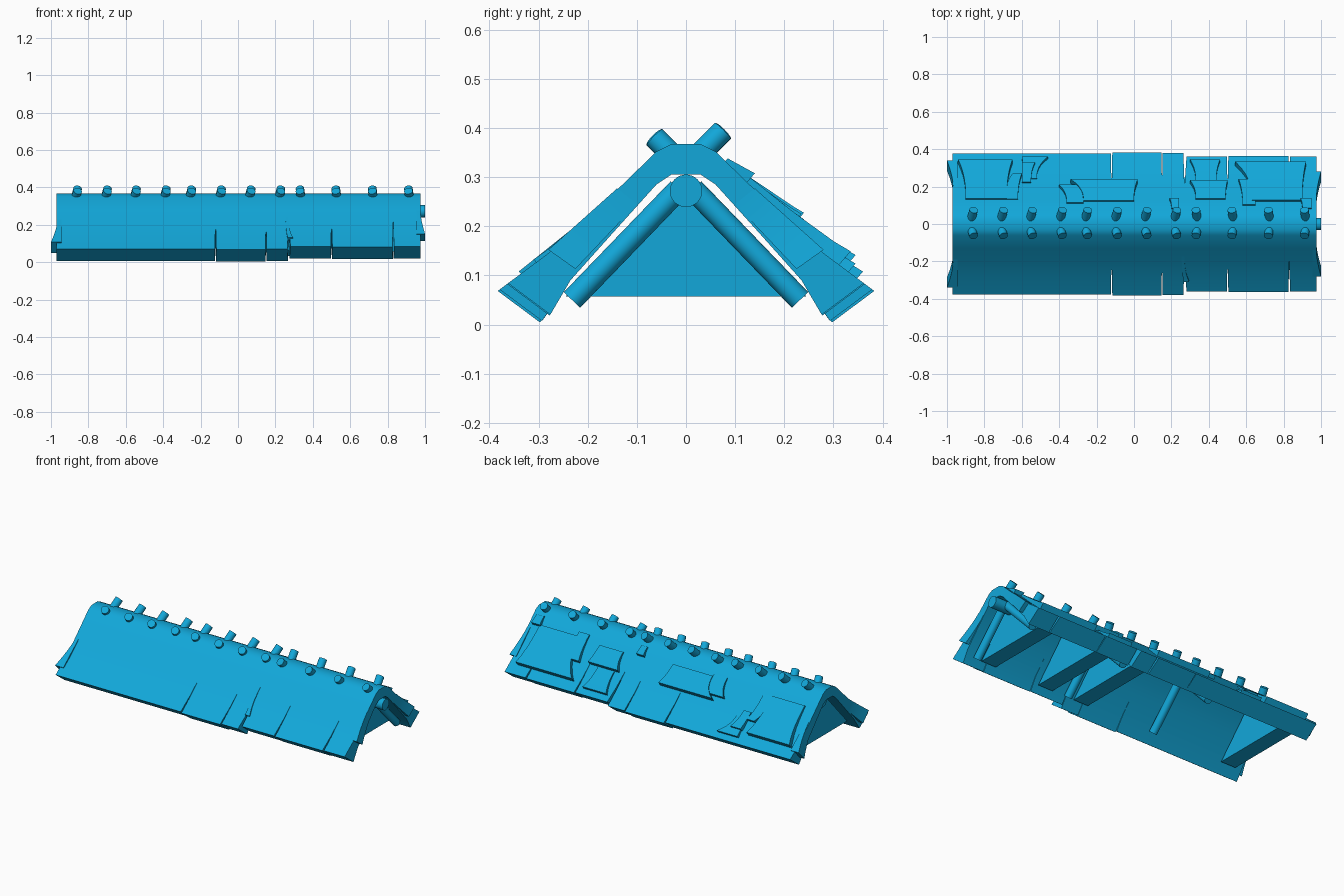
import bpy, bmesh, math
from mathutils import Vector

if "Cube" in bpy.data.objects:
    bpy.data.objects.remove(bpy.data.objects["Cube"])

BLUE = (0.006, 0.39, 0.70, 1)
mat = bpy.data.materials.new("sky_blue")
mat.use_nodes = True
mat.diffuse_color = BLUE
mat.node_tree.nodes["Principled BSDF"].inputs["Base Color"].default_value = BLUE


def loft(name, rings):
    """Skin a list of equal-length point rings and cap both ends."""
    bm = bmesh.new()
    loops = [[bm.verts.new(p) for p in ring] for ring in rings]
    n = len(loops[0])
    for a, b in zip(loops, loops[1:]):
        for i in range(n):
            j = (i + 1) % n
            bm.faces.new((a[i], a[j], b[j], b[i]))
    bm.faces.new(loops[0])
    bm.faces.new(loops[-1][::-1])
    bmesh.ops.recalc_face_normals(bm, faces=bm.faces)
    mesh = bpy.data.meshes.new(name)
    bm.to_mesh(mesh)
    bm.free()
    mesh.shade_smooth()
    mesh.set_sharp_from_angle(angle=math.radians(28))
    mesh.materials.append(mat)
    obj = bpy.data.objects.new(name, mesh)
    bpy.context.collection.objects.link(obj)
    return obj


def rod(name, a, b, r, n=20):
    a, b = Vector(a), Vector(b)
    u = (b - a).normalized().orthogonal().normalized()
    v = (b - a).normalized().cross(u)
    angles = [2 * math.pi * i / n for i in range(n)]
    loft(name, [[c + r * (math.cos(t) * u + math.sin(t) * v) for t in angles]
                for c in (a, b)])


# Half cross-section of the thatch, from ridge to eave and back inside
OUTER = [(0.03, 0.367), (0.06, 0.352), (0.13, 0.284), (0.2, 0.216), (0.28, 0.145), (0.378, 0.072)]
INNER = [(0.292, 0.008), (0.235, 0.09), (0.15, 0.185), (0.06, 0.285), (0.03, 0.305)]


def roof_height(y):
    for (y0, z0), (y1, z1) in zip(OUTER, OUTER[1:]):
        if y <= y1:
            return z0 + (z1 - z0) * (y - y0) / (y1 - y0)
    return OUTER[-1][1]


# Thatch bundles: split apart towards the eaves, joined near the ridge
def bundle(name, x0, x1, eave, gap0, gap1):
    half = OUTER + INNER
    half = [(y + eave, z - 0.75 * eave) if i in (5, 6) else (y, z)
            for i, (y, z) in enumerate(half)]
    out, inn = half[:6], half[6:]
    ring = ([(-y, z) for y, z in out[::-1]] + out + inn
            + [(-y, z) for y, z in inn[::-1]])
    rings = []
    for k in range(5):
        t = k / 4
        row = []
        for y, z in ring:
            s = max(0, min(1, (abs(y) - 0.2) / 0.18))
            a, b = x0 + gap0 * s, x1 - gap1 * s
            row.append((a + (b - a) * t, y, z))
        rings.append(row)
    loft(name, rings)


bundle("thatch_long", -0.97, -0.12, 0, 0, 0.004)
bundle("thatch_middle", -0.12, 0.15, 0.005, 0.004, 0.004)
bundle("thatch_narrow", 0.15, 0.27, 0.001, 0.003, 0.006)
bundle("thatch_right_inner", 0.27, 0.5, -0.016, 0.012, 0.004)
bundle("thatch_right_middle", 0.5, 0.83, -0.014, 0.005, 0.005)
bundle("thatch_right_end", 0.83, 0.975, -0.016, 0.005, 0)


# Raised thatch layers that lift away from the slope as they go down
def layer(name, top, bottom, y0, y1, thick, side=1):
    rings = []
    for k in range(7):
        t = k / 6
        e = t ** 2.5
        xa = top[0] + (bottom[0] - top[0]) * e
        xb = top[1] + (bottom[1] - top[1]) * e
        y = y0 + (y1 - 0.65 * thick - y0) * t
        z = roof_height(y)
        h = thick * (0.3 + 0.7 * t)
        rings.append([(x, side * (y + 0.65 * d), z + 0.76 * d)
                      for x, d in ((xa, -0.015), (xa, h), (xb, h), (xb, -0.015))])
    loft(name, rings)


layer("layer_left", (-0.9, -0.68), (-0.94, -0.65), 0.13, 0.345, 0.036)
layer("layer_left_side", (-0.69, -0.62), (-0.65, -0.6), 0.13, 0.27, 0.02)
layer("layer_left_low", (-0.59, -0.52), (-0.6, -0.46), 0.24, 0.36, 0.018)
layer("layer_left_low_step", (-0.6, -0.55), (-0.6, -0.53), 0.22, 0.33, 0.028)
layer("layer_centre", (-0.27, 0.0), (-0.34, 0.02), 0.12, 0.24, 0.035)
layer("layer_centre_side", (-0.36, -0.27), (-0.4, -0.3), 0.11, 0.21, 0.022)
layer("layer_small", (0.2, 0.24), (0.19, 0.24), 0.08, 0.14, 0.024)
layer("layer_right_upper", (0.33, 0.49), (0.3, 0.5), 0.13, 0.235, 0.03)
layer("layer_right_lower", (0.33, 0.44), (0.3, 0.46), 0.22, 0.345, 0.022)
layer("layer_right", (0.63, 0.9), (0.54, 0.92), 0.12, 0.335, 0.036)
layer("layer_right_side", (0.58, 0.65), (0.56, 0.62), 0.1, 0.24, 0.025)
layer("layer_right_small", (0.9, 0.95), (0.89, 0.95), 0.08, 0.14, 0.024)
# Loose straw beside the front split
layer("front_shard", (0.255, 0.27), (0.265, 0.295), 0.17, 0.31, 0.008, -1)


# Flared straw flaps on the gable ends
def flap(name, top, bottom, x_in, x_edge, x_tip, side):
    rings = []
    for k in range(6):
        t = k / 5
        tip = x_edge + (x_tip - x_edge) * t ** 1.6
        (ya, za), (yb, zb) = [(p[0] + (q[0] - p[0]) * t, p[1] + (q[1] - p[1]) * t)
                              for p, q in zip(top, bottom)]
        rings.append([(x_in, side * ya, za), (tip, side * ya, za),
                      (tip, side * yb, zb), (x_in, side * yb, zb)])
    loft(name, rings)


for side, word in ((-1, "front"), (1, "back")):
    flap("right_flap_" + word, ((0.14, 0.277), (0.1, 0.245)), ((0.28, 0.152), (0.225, 0.113)),
         0.955, 0.975, 1.0, side)
    flap("left_flap_" + word, ((0.19, 0.228), (0.15, 0.19)), ((0.34, 0.108), (0.285, 0.05)),
         -0.945, -0.965, -1.0, side)

# Ridge pole
rod("ridge_pole", (-0.93, 0, 0.272), (1.0, 0, 0.272), 0.033, 28)

# Rafter pairs
for x in (0.91, 0.27, -0.33):
    for side in (-1, 1):
        rod("rafter", (x, side * 0.015, 0.275), (x, side * 0.232, 0.05), 0.023)

# Solid triangular frames under the roof
for x in (0.82, 0.42, 0.17, -0.87):
    loft("triangle_frame", [[(x + d, -0.245, 0.057), (x + d, 0.245, 0.057),
                             (x + d, 0.04, 0.28), (x + d, -0.04, 0.28)]
                            for d in (-0.05, 0.05)])

# Crossed pegs along the ridge
PEGS = (-0.865, -0.705, -0.55, -0.39, -0.255, -0.095, 0.063, 0.222, 0.335, 0.527, 0.722, 0.915)
for x in PEGS:
    lean = 0.008 if x < 0.3 else -0.004
    rod("peg_back", (x - lean, 0.016, 0.335), (x + lean, 0.075, 0.394), 0.023)
    rod("peg_front", (x - lean, -0.016, 0.333), (x + lean, -0.064, 0.381), 0.023)
